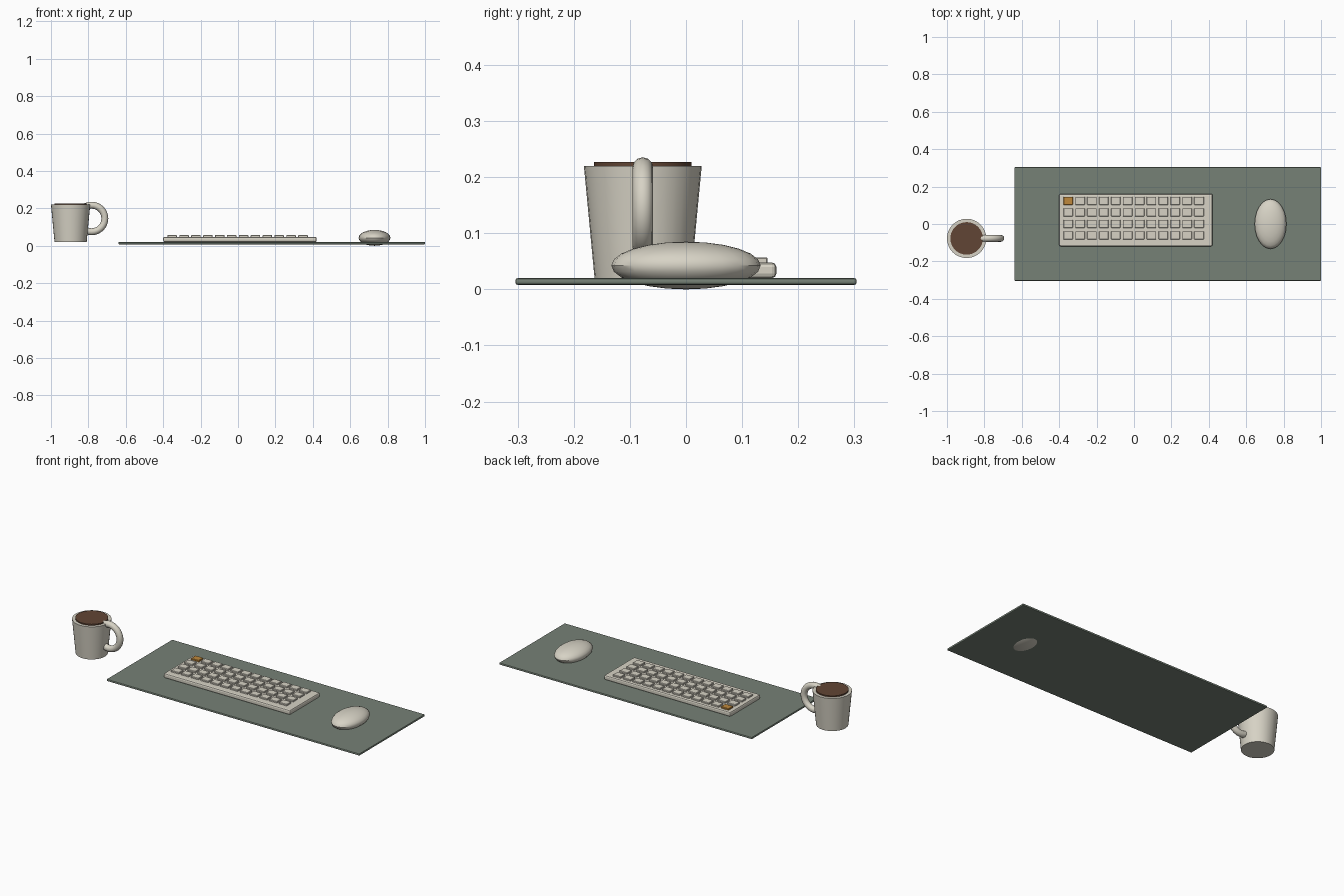
import bpy
import math

cube = bpy.data.objects.get("Cube")
if cube:
    bpy.data.objects.remove(cube, do_unlink=True)


def material(name, r, g, b):
    m = bpy.data.materials.new(name)
    m.use_nodes = True
    m.diffuse_color = (r, g, b, 1)
    m.node_tree.nodes["Principled BSDF"].inputs["Base Color"].default_value = (r, g, b, 1)
    return m


CREAM = material("warm cream", 0.68, 0.65, 0.56)
GREEN = material("grey green", 0.18, 0.22, 0.18)
COFFEE = material("coffee brown", 0.12, 0.06, 0.035)
AMBER = material("amber", 0.52, 0.25, 0.045)


def finish(name, mat, smooth=True):
    ob = bpy.context.object
    ob.name = name
    ob.data.materials.append(mat)
    if smooth:
        bpy.ops.object.shade_smooth_by_angle(angle=math.radians(35))
    return ob


def box(name, mat, loc, size, bevel, segments=2):
    bpy.ops.mesh.primitive_cube_add(size=1, location=loc)
    bpy.context.object.scale = size
    bpy.ops.object.transform_apply(location=False, rotation=False, scale=True)
    ob = finish(name, mat, smooth=False)
    mod = ob.modifiers.new("soft_edges", "BEVEL")
    mod.width = bevel
    mod.segments = segments
    return ob


# Desk mat
box("desk_mat", GREEN, (0.18, 0, 0.014), (1.64, 0.608, 0.012), 0.004)

# Keyboard: case and a grid of keys, the corner one amber
box("keyboard_case", CREAM, (0.01, 0.021, 0.034), (0.82, 0.28, 0.028), 0.008)
for row in range(4):
    for col in range(12):
        corner = row == 0 and col == 0
        box("corner_key" if corner else f"key_{row + 1}_{col + 1}",
            AMBER if corner else CREAM,
            (-0.352 + 0.0636 * col, 0.124 - 0.0615 * row, 0.0505),
            (0.051, 0.043, 0.013), 0.002, 1)

# Mouse, its underside sinking through the mat
bpy.ops.mesh.primitive_uv_sphere_add(segments=24, ring_count=12, radius=1,
                                     location=(0.73, 0, 0.0425))
bpy.context.object.scale = (0.085, 0.133, 0.0425)
bpy.ops.object.transform_apply(location=False, rotation=False, scale=True)
finish("mouse", CREAM)
bpy.ops.object.shade_smooth()

# Mug with handle and coffee
MX, MY = -0.895, -0.077
bpy.ops.mesh.primitive_cone_add(vertices=32, radius1=0.086, radius2=0.105,
                                depth=0.2, location=(MX, MY, 0.12))
finish("mug_body", CREAM)
bpy.ops.mesh.primitive_cylinder_add(vertices=32, radius=0.087, depth=0.012,
                                    location=(MX, MY, 0.221))
finish("coffee", COFFEE)
bpy.ops.mesh.primitive_torus_add(major_radius=0.071, minor_radius=0.0185,
                                 major_segments=32, minor_segments=12,
                                 location=(-0.783, MY, 0.146),
                                 rotation=(math.pi / 2, 0, 0))
finish("mug_handle", CREAM)
bpy.ops.object.shade_smooth()
